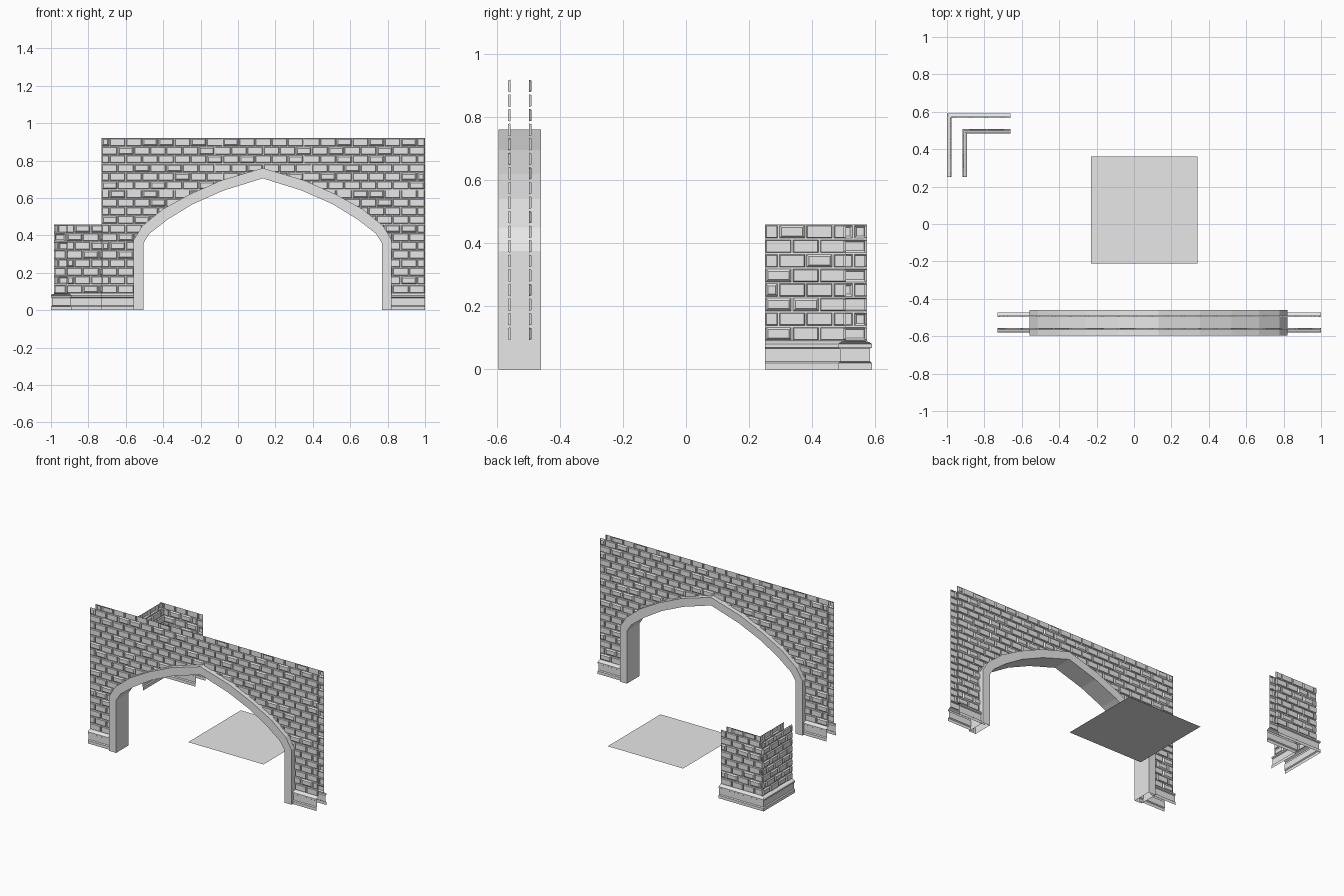
import bpy, bmesh, random
from mathutils import Vector

random.seed(4)
cube = bpy.data.objects.get("Cube")
if cube:
    bpy.data.objects.remove(cube, do_unlink=True)

stone = bpy.data.materials.new("grey_stone")
stone.use_nodes = True
stone.diffuse_color = (0.8, 0.8, 0.8, 1)
stone.node_tree.nodes["Principled BSDF"].inputs["Base Color"].default_value = (0.8, 0.8, 0.8, 1)

UP = Vector((0, 0, 1))
PLINTH_TOP, ROW, BRICK = 0.09, 0.0462, 0.0865
MORTAR, FACE = 0.0295, 0.0375            # distances from the wall's middle plane
WALL = Vector((0, -0.5275, 0))
CORNER = Vector((-0.9465, 0.5365, 0))
LEFT, RIGHT, APEX = -0.73, 1.0, 0.132
ARM_X, ARM_Y, ARM = -0.66, 0.25, 0.2865


def finish(name, bm):
    mesh = bpy.data.meshes.new(name)
    bm.to_mesh(mesh)
    bm.free()
    mesh.materials.append(stone)
    obj = bpy.data.objects.new(name, mesh)
    bpy.context.collection.objects.link(obj)
    return obj


def loft(name, rows):
    """Skin a grid of quads over rows of points."""
    bm = bmesh.new()
    grid = [[bm.verts.new(p) for p in row] for row in rows]
    for low, high in zip(grid, grid[1:]):
        for i in range(len(low) - 1):
            bm.faces.new((low[i], low[i + 1], high[i + 1], high[i]))
    bmesh.ops.remove_doubles(bm, verts=bm.verts, dist=1e-5)
    return finish(name, bm)


def add_brick(bm, place, s0, s1, z0, z1):
    """One cell: a mortar margin, a sloped edge and a raised face."""
    bevel = random.choice((0.0025, 0.0025, 0.007))
    rings = []
    for inset, depth in ((0, MORTAR), (0.003, MORTAR), (0.003 + bevel, FACE)):
        a, b, c, d = s0 + inset, s1 - inset, z0 + inset, z1 - inset
        rings.append([bm.verts.new(place(s, z, depth))
                      for s, z in ((a, c), (b, c), (b, d), (a, d))])
    for outer, inner in zip(rings, rings[1:]):
        for i in range(4):
            j = (i + 1) % 4
            bm.faces.new((outer[i], outer[j], inner[j], inner[i]))
    bm.faces.new(rings[-1])


def cut_opening(bm, line):
    """Trim the bricks along the arch line and remove those inside it."""
    planes = []
    for p, q in zip(line, line[1:]):
        along = q - p
        normal = Vector((-along.z, 0, along.x)).normalized()
        planes.append((p, normal))
        lo = (min(p.x, q.x), min(p.z, q.z))
        hi = (max(p.x, q.x), max(p.z, q.z))
        near = []
        for f in bm.faces:
            xs = [v.co.x for v in f.verts]
            zs = [v.co.z for v in f.verts]
            if max(xs) >= lo[0] and min(xs) <= hi[0] and max(zs) >= lo[1] and min(zs) <= hi[1]:
                near.append(f)
        geom = set(near)
        for f in near:
            geom.update(f.verts)
            geom.update(f.edges)
        bmesh.ops.bisect_plane(bm, geom=list(geom), dist=1e-6, plane_co=p, plane_no=normal)
    inside = [f for f in bm.faces
              if all((f.calc_center_median() - p).dot(n) < 0 for p, n in planes)]
    bmesh.ops.delete(bm, geom=inside, context="FACES")


def brick_skin(name, base, normal, start, end, rows, opening=None):
    normal = Vector(normal)
    side = UP.cross(normal)
    place = lambda s, z, d: base + side * s + normal * d + UP * z
    bm = bmesh.new()
    for r in range(rows):
        z = PLINTH_TOP + r * ROW
        joints = [start]
        s = start + BRICK * (0.5 if r % 2 else 1)
        while s < end - 0.02:
            joints.append(s)
            s += BRICK
        joints.append(end)
        for a, b in zip(joints, joints[1:]):
            add_brick(bm, place, a, b, z, z + ROW)
    if opening:
        cut_opening(bm, opening)
    return finish(name, bm)


# Pointed arch frame: half outlines as (distance from apex, height)
outer = [(.69, 0), (.69, .375), (.645, .45), (.535, .54), (.39, .62), (.22, .695), (0, .76)]
inner = [(.637, 0), (.637, .36), (.605, .41), (.508, .485), (.374, .567), (.209, .64), (0, .705)]
middle = [((a + c) / 2, (b + d) / 2) for (a, b), (c, d) in zip(outer, inner)]


def arch_line(half, y):
    left = [Vector((APEX - x, y, z)) for x, z in half]
    right = [Vector((APEX + x, y, z)) for x, z in reversed(half[:-1])]
    return left + right


front_y, back_y = WALL.y - 0.0675, WALL.y + 0.0675
loft("arch_frame", [arch_line(inner, front_y), arch_line(outer, front_y),
                    arch_line(outer, back_y), arch_line(inner, back_y),
                    arch_line(inner, front_y)])

# Brick skins of the arch wall
opening = arch_line(middle, WALL.y)
brick_skin("wall_front_bricks", WALL, (0, -1, 0), LEFT, RIGHT, 18, opening)
brick_skin("wall_back_bricks", WALL, (0, 1, 0), -RIGHT, -LEFT, 18, opening)

# Brick skins of the corner wall
brick_skin("corner_outer_side_bricks", CORNER, (-1, 0, 0), -FACE, ARM, 8)
brick_skin("corner_outer_back_bricks", CORNER, (0, 1, 0), -ARM, FACE, 8)
brick_skin("corner_inner_side_bricks", CORNER, (1, 0, 0), -ARM, -MORTAR, 8)
brick_skin("corner_inner_front_bricks", CORNER, (0, -1, 0), MORTAR, ARM, 8)

# Moulded plinths: (distance from middle plane, height)
plinth = [(.0535, 0), (.0535, .02), (.047, .025), (.047, .066), (.0535, .07),
          (.0535, .08), (.045, .086), (MORTAR, .091)]


def straight(a, b, sign, d, z):
    pts = [Vector((x, WALL.y + sign * d, z)) for x in (a, b)]
    return pts if sign < 0 else pts[::-1]


def bent(sign, d, z):
    x, y = CORNER.x - sign * d, CORNER.y + sign * d
    pts = [Vector((ARM_X, y, z)), Vector((x, y, z)), Vector((x, ARM_Y, z))]
    return pts if sign > 0 else pts[::-1]


jamb = middle[0][0]
for side, a, b in (("right", LEFT, APEX - jamb), ("left", APEX + jamb, RIGHT)):
    for face, sign in (("front", -1), ("back", 1)):
        loft(f"{side}_{face}_plinth", [straight(a, b, sign, d, z) for d, z in plinth])
for face, sign in (("outer", 1), ("inner", -1)):
    loft(f"corner_{face}_plinth", [bent(sign, d, z) for d, z in plinth])

# Floor slab
loft("floor_panel", [[Vector((x, y, 0)) for x in (-0.23, 0.34)] for y in (-0.21, 0.36)])
